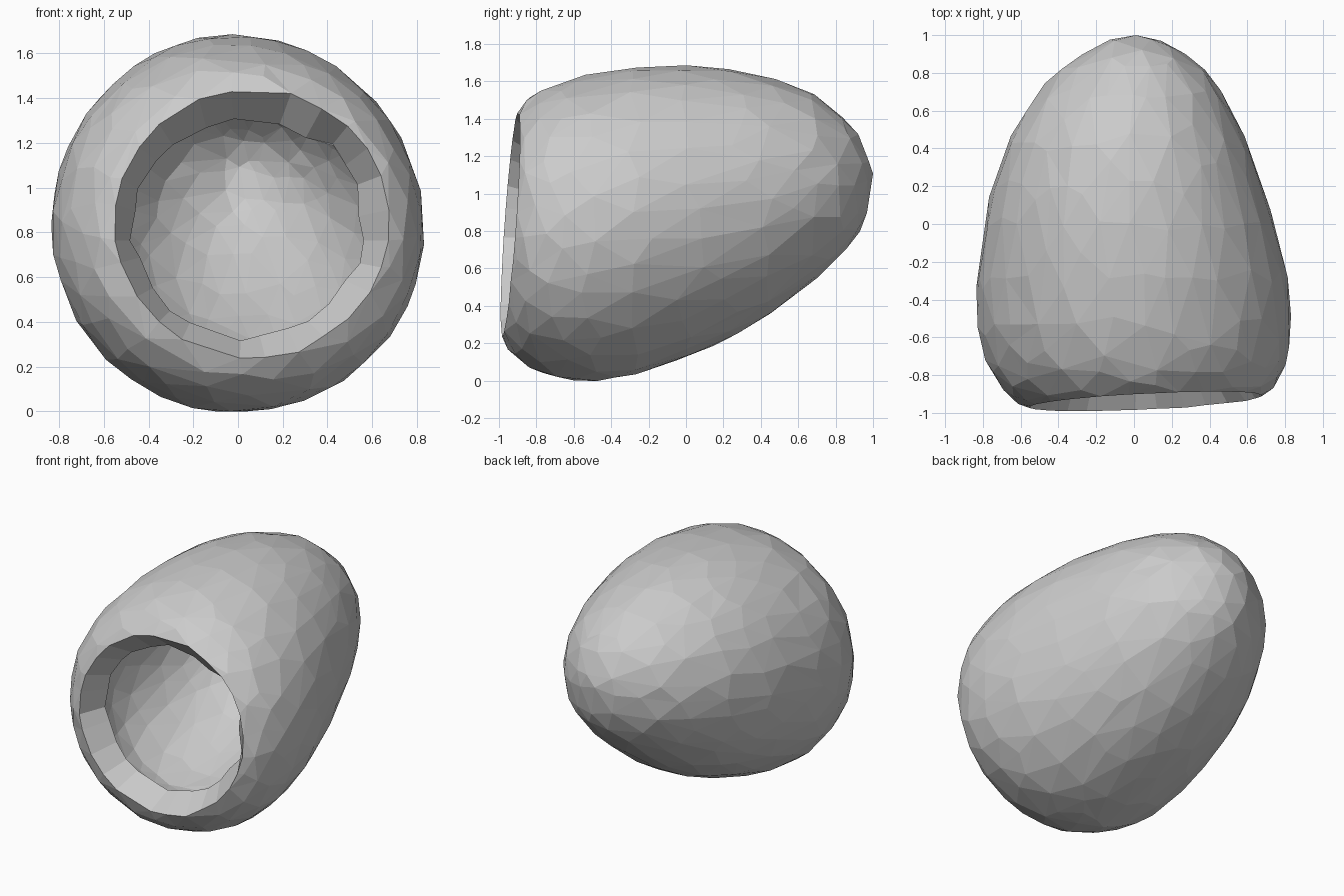
import bpy, bmesh, math, random
from mathutils import Vector

if "Cube" in bpy.data.objects:
    bpy.data.objects.remove(bpy.data.objects["Cube"])

random.seed(4)

# Egg cross-sections from the tip to the (virtual) blunt end: y, z top, z bottom, x left, x right
SECTIONS = [
    (1.005, 1.08, 1.06, 0.00, 0.00),
    (0.985, 1.20, 0.93, -0.11, 0.11),
    (0.94, 1.30, 0.81, -0.20, 0.21),
    (0.85, 1.40, 0.69, -0.36, 0.35),
    (0.68, 1.535, 0.53, -0.53, 0.48),
    (0.43, 1.63, 0.34, -0.67, 0.60),
    (0.20, 1.67, 0.21, -0.75, 0.68),
    (0.00, 1.685, 0.125, -0.795, 0.745),
    (-0.28, 1.675, 0.03, -0.83, 0.815),
    (-0.52, 1.64, -0.01, -0.835, 0.835),
    (-0.72, 1.585, 0.015, -0.79, 0.815),
    (-0.86, 1.50, 0.08, -0.71, 0.75),
    (-0.95, 1.37, 0.16, -0.62, 0.63),
    (-1.02, 1.20, 0.32, -0.43, 0.45),
    (-1.05, 0.80, 0.80, 0.00, 0.00),
]


def arc_positions():
    pts = [(s[0], (s[1] - s[2] + s[4] - s[3]) / 4) for s in SECTIONS]
    out = [0.0]
    for a, b in zip(pts, pts[1:]):
        out.append(out[-1] + math.dist(a, b))
    return [v / out[-1] for v in out]


ARC = arc_positions()


def section_at(t):
    for i in range(len(ARC) - 1):
        if t <= ARC[i + 1]:
            f = (t - ARC[i]) / (ARC[i + 1] - ARC[i])
            return [a + (b - a) * f for a, b in zip(SECTIONS[i], SECTIONS[i + 1])]
    return SECTIONS[-1]


# Shell: geodesic ball reshaped through the sections
bm = bmesh.new()
bmesh.ops.create_icosphere(bm, subdivisions=4, radius=1)
for v in bm.verts:
    d = (v.co + Vector([random.uniform(-0.03, 0.03) for _ in range(3)])).normalized()
    t = math.acos(max(-1, min(1, d.y))) / math.pi
    a = math.atan2(d.z, d.x)
    y, zt, zb, xl, xr = section_at(t)
    v.co = ((xl + xr) / 2 + (xr - xl) / 2 * math.cos(a), y,
            (zt + zb) / 2 + (zt - zb) / 2 * math.sin(a))

# Broken opening at the front, slightly tilted, with a coarse rim
bmesh.ops.bisect_plane(bm, geom=bm.verts[:] + bm.edges[:] + bm.faces[:],
                       plane_co=(0, -0.945, 0.8), plane_no=(0.05, -1, 0.07),
                       clear_outer=True)
bmesh.ops.remove_doubles(bm, verts=[v for v in bm.verts if v.is_boundary], dist=0.11)
bmesh.ops.triangulate(bm, faces=bm.faces[:])
bmesh.ops.recalc_face_normals(bm, faces=bm.faces[:])

mesh = bpy.data.meshes.new("egg_shell")
bm.to_mesh(mesh)
bm.free()
shell = bpy.data.objects.new("egg_shell", mesh)
bpy.context.collection.objects.link(shell)

# Coarse irregular facets, then wall thickness
dec = shell.modifiers.new("facets", 'DECIMATE')
dec.ratio = 0.48
sol = shell.modifiers.new("thickness", 'SOLIDIFY')
sol.thickness = 0.2
sol.offset = -1
